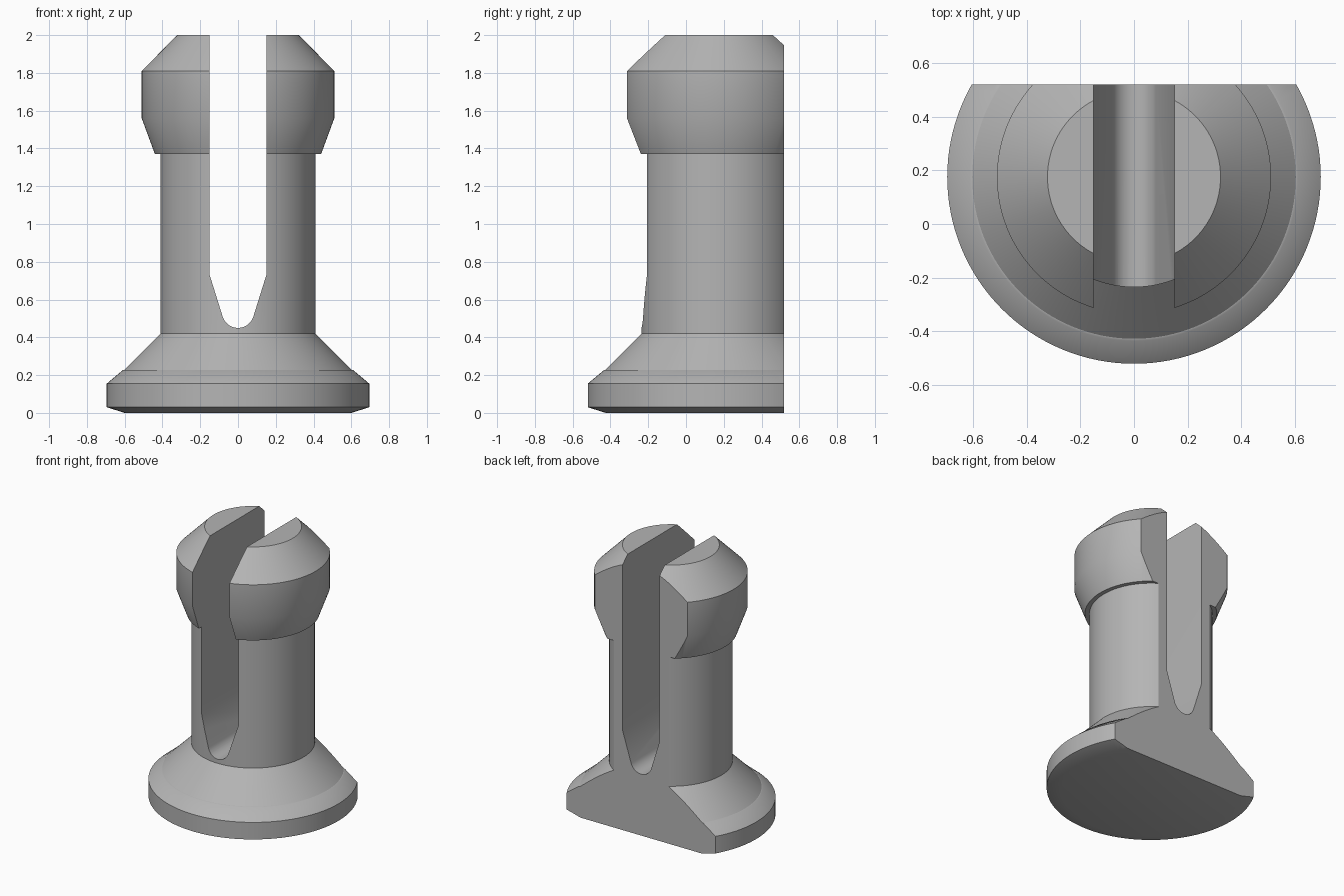
import bpy, bmesh, math
from mathutils import Matrix, Vector

cube = bpy.data.objects.get("Cube")
if cube:
    bpy.data.objects.remove(cube, do_unlink=True)

AXIS_Y = 0.175   # centre line of the turned body
BACK_Y = 0.52    # flat back plane

grey = bpy.data.materials.new("plain grey")
grey.use_nodes = True
colour = (0.46, 0.46, 0.46, 1)
grey.diffuse_color = colour
grey.node_tree.nodes["Principled BSDF"].inputs["Base Color"].default_value = colour


def add_object(name, bm):
    bmesh.ops.recalc_face_normals(bm, faces=bm.faces)
    mesh = bpy.data.meshes.new(name)
    bm.to_mesh(mesh)
    bm.free()
    obj = bpy.data.objects.new(name, mesh)
    obj.data.materials.append(grey)
    bpy.context.collection.objects.link(obj)
    return obj


# Turned body: base, cone, shaft and head as one profile (radius, height)
profile = [(0, 0), (0.6, 0), (0.695, 0.03), (0.695, 0.155), (0.61, 0.226),
           (0.602, 0.228), (0.41, 0.42), (0.41, 1.37), (0.44, 1.37),
           (0.51, 1.56), (0.51, 1.81), (0.322, 2), (0, 2)]
bm = bmesh.new()
points = [bm.verts.new((r, 0, z)) for r, z in profile]
edges = [bm.edges.new(pair) for pair in zip(points, points[1:])]
bmesh.ops.spin(bm, geom=points + edges, cent=(0, 0, 0), axis=(0, 0, 1),
               angle=math.tau, steps=128)
bmesh.ops.remove_doubles(bm, verts=bm.verts, dist=0.0005)
bmesh.ops.dissolve_limit(bm, angle_limit=0.001, verts=bm.verts, edges=bm.edges)
bmesh.ops.translate(bm, vec=(0, AXIS_Y, 0), verts=bm.verts)

# Flat back
cut = bmesh.ops.bisect_plane(bm, geom=bm.verts[:] + bm.edges[:] + bm.faces[:],
                             plane_co=(0, BACK_Y, 0), plane_no=(0, 1, 0),
                             clear_outer=True)
rim = [e for e in cut["geom_cut"] if isinstance(e, bmesh.types.BMEdge)]
bmesh.ops.contextual_create(bm, geom=rim)
body = add_object("slotted_pin", bm)

# Slot cutter: straight walls, tapered throat, rounded bottom
side = [(0.15, 2.2), (0.15, 0.73)]
steps = 10
for i in range(steps + 1):
    a = math.radians(17) + math.radians(73) * i / steps
    side.append((0.085 * math.cos(a), 0.535 - 0.085 * math.sin(a)))
outline = side + [(-x, z) for x, z in reversed(side[:-1])]
bm = bmesh.new()
face = bm.faces.new([bm.verts.new((x, -1, z)) for x, z in outline])
result = bmesh.ops.extrude_face_region(bm, geom=[face])
bmesh.ops.translate(bm, vec=(0, 2, 0),
                    verts=[v for v in result["geom"] if isinstance(v, bmesh.types.BMVert)])
cutter = add_object("slot_cutter", bm)
cutter.hide_render = True

bpy.ops.object.select_all(action="DESELECT")
bpy.context.view_layer.objects.active = body
body.select_set(True)
slot = body.modifiers.new("slot", "BOOLEAN")
slot.operation = "DIFFERENCE"
slot.solver = "EXACT"
slot.object = cutter
bpy.ops.object.modifier_apply(modifier=slot.name)
bpy.data.objects.remove(cutter, do_unlink=True)

# Smooth turned faces, crisp edges
bpy.ops.object.shade_smooth_by_angle(angle=math.radians(28))
